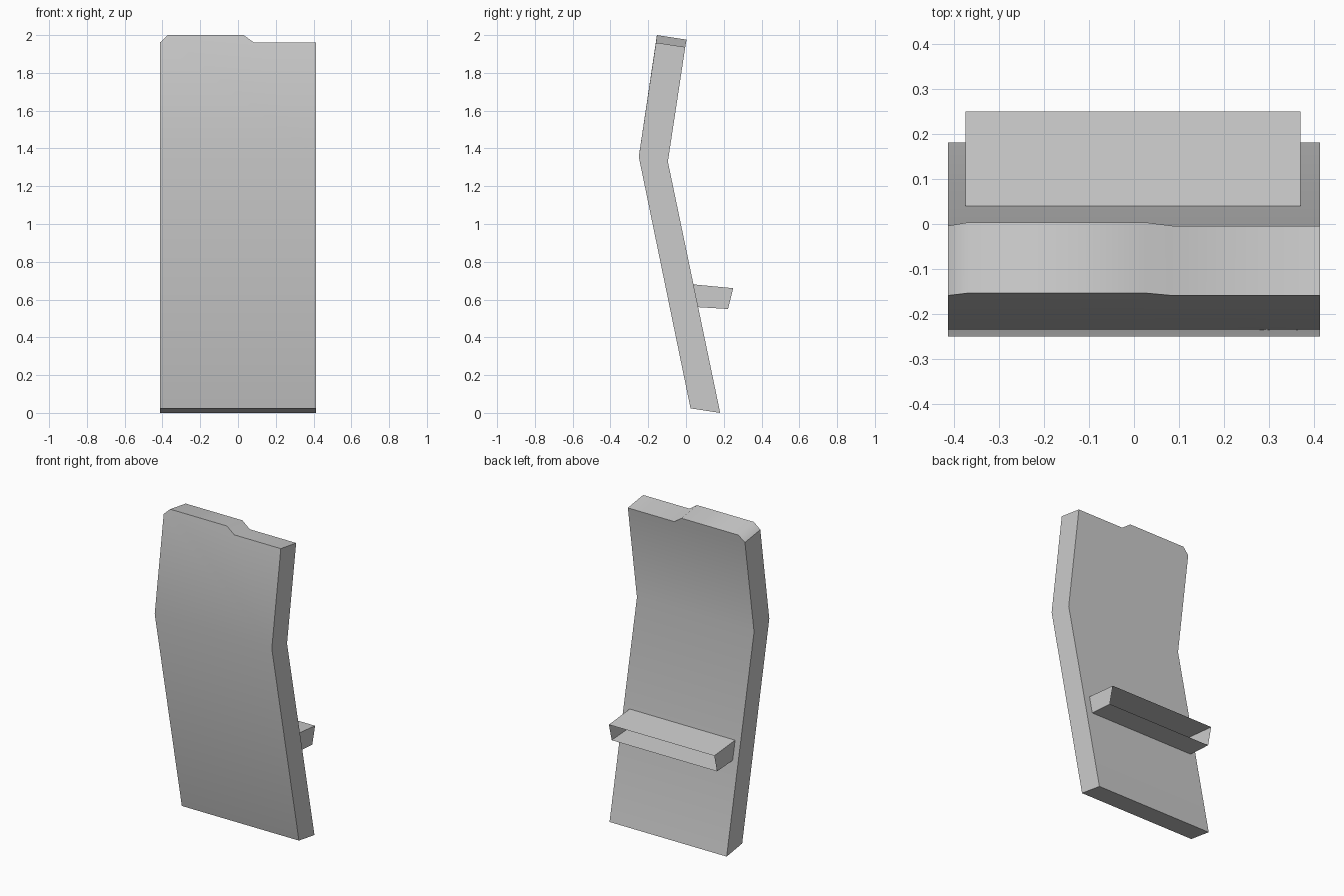
import bpy
import bmesh
import math

cube = bpy.data.objects.get("Cube")
if cube:
    bpy.data.objects.remove(cube, do_unlink=True)

grey = bpy.data.materials.new("light_grey")
grey.use_nodes = True
grey.diffuse_color = (0.6, 0.6, 0.6, 1)
grey.node_tree.nodes["Principled BSDF"].inputs["Base Color"].default_value = (0.6, 0.6, 0.6, 1)


def finish(name, bm):
    mesh = bpy.data.meshes.new(name)
    bm.to_mesh(mesh)
    bm.free()
    mesh.materials.append(grey)
    obj = bpy.data.objects.new(name, mesh)
    bpy.context.collection.objects.link(obj)
    return obj


# Bent panel: front and back sheets share one outline with a stepped top edge
HALF = 0.414
TOP_X = (HALF, 0.085, 0.03, -0.372, -HALF)
TOP_RAISED = (0, 0, 1, 1, 0)


def sheet(bm, bottom, bend, low, high):
    def vert(x, yz):
        return bm.verts.new((x, *yz))
    base = [vert(-HALF, bottom), vert(HALF, bottom)]
    mid = [vert(HALF, bend), vert(-HALF, bend)]
    top = [vert(x, high if up else low) for x, up in zip(TOP_X, TOP_RAISED)]
    bm.faces.new(base + mid)
    bm.faces.new([mid[1], mid[0]] + top)
    return [base[0], base[1], mid[0]] + top + [mid[1]]


bm = bmesh.new()
front = sheet(bm, (0.024, 0.024), (-0.25, 1.356), (-0.159, 1.96), (-0.154, 2.0))
back = sheet(bm, (0.181, 0.0), (-0.096, 1.33), (-0.004, 1.937), (0.003, 1.976))
for i in range(len(front)):
    j = (i + 1) % len(front)
    bm.faces.new((front[i], front[j], back[j], back[i]))
bmesh.ops.recalc_face_normals(bm, faces=bm.faces)
panel = finish("bent_panel", bm)
bpy.ops.object.select_all(action='DESELECT')
panel.select_set(True)
bpy.context.view_layer.objects.active = panel
bpy.ops.object.shade_smooth_by_angle(angle=math.radians(45))

# Rear bracket: thin tray with top, bottom and ends, open at the back
bm = bmesh.new()
profile = [(0.04, 0.68), (0.25, 0.66), (0.222, 0.55), (0.06, 0.56)]
left, right = [[bm.verts.new((x, y, z)) for y, z in profile] for x in (0.37, -0.375)]
bm.faces.new((left[0], left[1], right[1], right[0]))
bm.faces.new((left[2], left[3], right[3], right[2]))
bm.faces.new(left[::-1])
bm.faces.new(right)
bm.normal_update()
finish("rear_bracket", bm)
